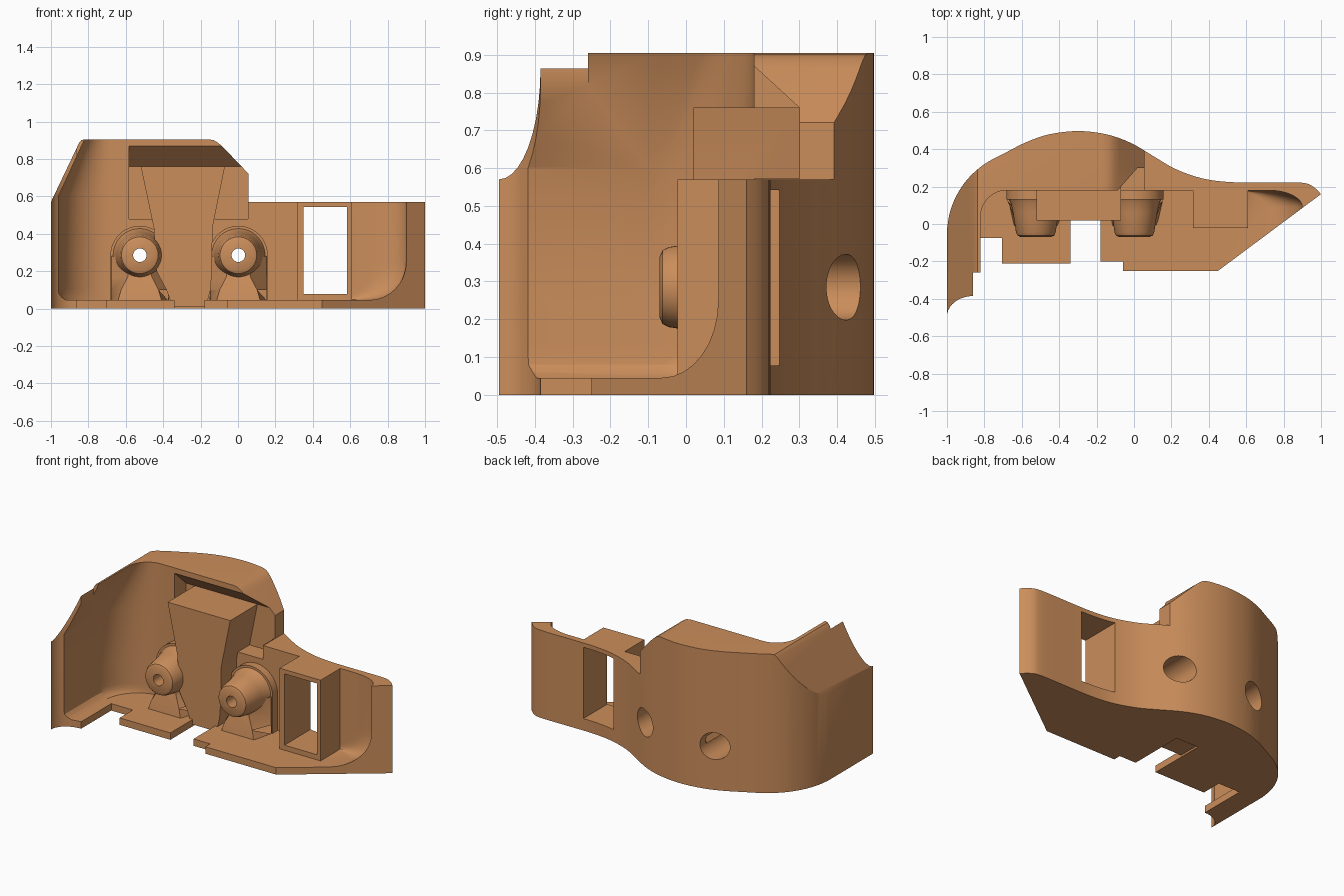
import bpy, bmesh, math
from mathutils import Vector

if "Cube" in bpy.data.objects:
    bpy.data.objects.remove(bpy.data.objects["Cube"])

mat = bpy.data.materials.new("copper_brown")
mat.diffuse_color = (0.60, 0.27, 0.105, 1)
mat.use_nodes = True
mat.node_tree.nodes["Principled BSDF"].inputs["Base Color"].default_value = mat.diffuse_color


def loft(name, rings):
    """Closed solid through rings that share one point count."""
    bm = bmesh.new()
    vs = [[bm.verts.new(p) for p in r] for r in rings]
    n = len(rings[0])
    for a, b in zip(vs, vs[1:]):
        for i in range(n):
            j = (i + 1) % n
            bm.faces.new((a[i], a[j], b[j], b[i]))
    bm.faces.new(vs[0][::-1])
    bm.faces.new(vs[-1])
    bmesh.ops.recalc_face_normals(bm, faces=bm.faces)
    me = bpy.data.meshes.new(name)
    bm.to_mesh(me)
    bm.free()
    me.materials.append(mat)
    ob = bpy.data.objects.new(name, me)
    bpy.context.collection.objects.link(ob)
    return ob


def prism(name, pts, axis, lo, hi):
    put = {"x": lambda a, b, t: (t, a, b), "y": lambda a, b, t: (a, t, b),
           "z": lambda a, b, t: (a, b, t)}[axis]
    return loft(name, [[put(a, b, t) for a, b in pts] for t in (lo, hi)])


def box(name, x0, x1, y0, y1, z0, z1):
    return prism(name, [(x0, y0), (x1, y0), (x1, y1), (x0, y1)], "z", z0, z1)


def turned(name, x, z, profile, n=48):
    """Round solid along y from (y, radius) pairs."""
    return loft(name, [[(x + r * math.cos(math.tau * i / n), y, z + r * math.sin(math.tau * i / n))
                        for i in range(n)] for y, r in profile])


def combine(target, tool, op):
    m = target.modifiers.new(op, "BOOLEAN")
    m.object, m.operation, m.solver = tool, op, "EXACT"
    bpy.context.view_layer.objects.active = target
    bpy.ops.object.modifier_apply(modifier=m.name)
    bpy.data.objects.remove(tool)


def arc(cx, cy, rx, ry, a0, a1, n):
    return [(cx + rx * math.cos(math.radians(a0 + (a1 - a0) * i / n)),
             cy + ry * math.sin(math.radians(a0 + (a1 - a0) * i / n))) for i in range(n + 1)]


def smooth_path(pts, k=4):
    """Catmull-Rom curve through the points."""
    p = [Vector(q) for q in [pts[0]] + pts + [pts[-1]]]
    out = []
    for i in range(1, len(p) - 2):
        a, b, c, d = p[i - 1:i + 3]
        for s in range(k):
            t = s / k
            out.append(tuple(0.5 * (2 * b + (c - a) * t + (2 * a - 5 * b + 4 * c - d) * t * t
                                    + (3 * b - a - 3 * c + d) * t ** 3)))
    return out + [pts[-1]]


# Shell: plan outline with the curved back, the floor edge and its slot
back = smooth_path([(-1, -.03), (-.985, .06), (-.95, .15), (-.89, .24), (-.8, .32), (-.68, .385),
                    (-.57, .44), (-.45, .48), (-.3, .497), (-.15, .48), (-.02, .435), (.1, .365),
                    (.22, .295), (.36, .245), (.5, .225), (.65, .222), (.88, .222), (.95, .205),
                    (1, .16)])
floor_edge = [(.45, -.25), (-.06, -.25), (-.06, -.2), (-.18, -.2), (-.18, .17), (-.34, .17),
              (-.34, -.21), (-.71, -.21), (-.71, -.08), (-.82, -.08), (-.82, -.26), (-.86, -.26)]
front_tip = arc(-.86, -.495, .14, .11, 90, 180, 10)
shell = prism("bracket_shell", back + floor_edge + front_tip, "z", 0, 1)


# Cavity: rounded corners, leaning left wall, swept right end
def cavity_ring(z, left, right, back_y=.18):
    cy = -.1 + max(0, (left + .96) / .14) * .14
    pts = [(left, -.8)] + arc(-.68, cy, -.68 - left, back_y - cy, 180, 90, 12)
    pts += arc(right - .18, .09, .18, back_y - .09, 90, 0, 12) + [(right, -.8)]
    return [(x, y, z) for x, y in pts]


levels = []
for i in range(9):
    a = math.radians(90 * i / 8)
    levels.append((.045 + .205 * (1 - math.cos(a)), .7 + .2 * math.sin(a)))
rings = []
for z, right in levels:
    t = max(0, 1 - (z - .045) / .045)
    rings.append(cavity_ring(z, -.96 + .04 * t * t, right))
rings += [cavity_ring(.6, -.96, .9), cavity_ring(.905, -.82, .9), cavity_ring(1.1, -.73, .9)]
combine(shell, loft("cavity", rings), "DIFFERENCE")

# Window frame
combine(shell, box("window_frame", .315, .61, -.022, .2, .03, .7), "UNION")

# Screw bosses with flared pedestals
bosses = (-.525, .002)
for x in bosses:
    boss = turned("boss", x, .285, [(.2, .157), (.17, .157), (.14, .147), (.11, .133), (.06, .122),
                                    (-.045, .106), (-.062, .098), (-.07, .08)])
    arch = [(x - .157, .03), (x + .157, .03)] + arc(x, .285, .157, .157, 0, 180, 24)
    combine(boss, prism("arch", arch, "y", .13, .205), "UNION")
    foot = []
    for z, w, f in ((.03, .15, -.01), (.1, .125, .0), (.17, .08, .02), (.28, .07, .03)):
        foot.append([(x - .15, .195, z), (x - .15, .12, z), (x - w * .8, f, z),
                     (x + w * .8, f, z), (x + .15, .12, z), (x + .15, .195, z)])
    combine(boss, loft("foot", foot), "UNION")
    combine(shell, boss, "UNION")

# Front silhouette: leaning left side, tall middle, low right arm
side = [(-1.1, -.1), (1.1, -.1), (1.1, .57), (.057, .57), (.057, .72), (-.085, .868),
        (-.105, .885), (-.13, .9), (-.16, .905), (-.82, .905), (-.838, .9), (-.85, .885),
        (-1, .57), (-1.1, .36)]
combine(shell, prism("silhouette", side, "y", -1, 1), "INTERSECT")

# Upper pocket with sloping ceiling
combine(shell, prism("pocket", [(.1, .48), (.3, .48), (.3, .76), (.18, .87), (.1, .87)],
                     "x", -.583, .053), "DIFFERENCE")
combine(shell, prism("pocket_side", [(.1, .572), (.3, .572), (.3, .76), (.18, .87), (.1, .87)],
                     "x", 0, .1), "DIFFERENCE")

# Tapering channel between the bosses
sections = [(.012, -.35, -.17), (.1, -.383, -.147), (.2, -.436, -.139), (.43, -.45, -.137),
            (.76, -.52, -.07)]
combine(shell, loft("channel", [[(l, .02, z), (r, .02, z), (r, .42, z), (l, .42, z)]
                                for z, l, r in sections]), "DIFFERENCE")

# Window, screw holes and floor notch
combine(shell, box("window", .35, .583, -.2, .5, .078, .542), "DIFFERENCE")
for x in bosses:
    combine(shell, turned("screw_hole", x, .285, [(-.2, .036), (.2, .036)]), "DIFFERENCE")
    combine(shell, turned("counterbore", x, .285, [(.05, .087), (.7, .087)]), "DIFFERENCE")
combine(shell, box("floor_notch", -.86, -.705, -.3, -.075, -.1, .06), "DIFFERENCE")

bpy.ops.object.select_all(action="DESELECT")
shell.select_set(True)
bpy.context.view_layer.objects.active = shell
bpy.ops.object.shade_smooth_by_angle(angle=math.radians(28))
